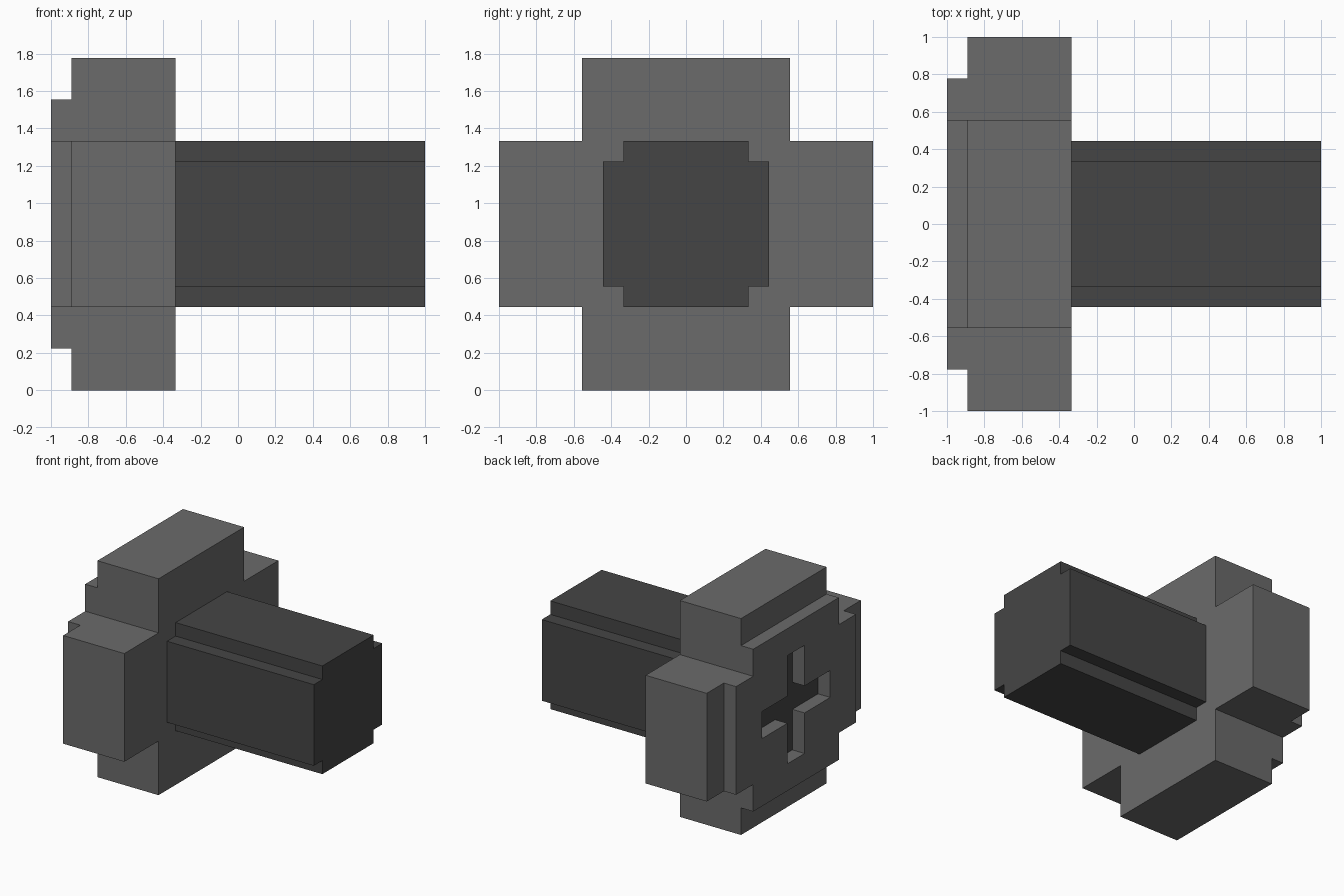
import bpy, bmesh

if "Cube" in bpy.data.objects:
    bpy.data.objects.remove(bpy.data.objects["Cube"])

U = 1 / 9          # block unit
CZ = 8 * U         # height of the bolt axis


def material(name, value):
    m = bpy.data.materials.new(name)
    m.diffuse_color = (value, value, value, 1)
    m.use_nodes = True
    m.node_tree.nodes["Principled BSDF"].inputs["Base Color"].default_value = m.diffuse_color
    return m


light = material("light steel", 0.145)
dark = material("dark steel", 0.06)


def block_solid(name, xs, ys, zs, filled, mats, rule=None):
    """Skin of all filled cells on a grid of cut planes (block units)."""
    cuts = (xs, ys, zs)
    size = [len(c) - 1 for c in cuts]

    def full(i):
        if any(not 0 <= i[a] < size[a] for a in range(3)):
            return False
        return filled(*[(cuts[a][i[a]] + cuts[a][i[a] + 1]) / 2 for a in range(3)])

    bm = bmesh.new()
    for cell in [(i, j, k) for i in range(size[0]) for j in range(size[1]) for k in range(size[2])]:
        if not full(cell):
            continue
        for a in range(3):
            b, c = (a + 1) % 3, (a + 2) % 3
            for step in (0, 1):
                near = list(cell)
                near[a] += 2 * step - 1
                if full(near):
                    continue
                quad = []
                for s, t in ((0, 0), (1, 0), (1, 1), (0, 1)):
                    p = [0, 0, 0]
                    p[a] = cuts[a][cell[a] + step]
                    p[b] = cuts[b][cell[b] + s]
                    p[c] = cuts[c][cell[c] + t]
                    quad.append(bm.verts.new((p[0] * U, p[1] * U, p[2] * U + CZ)))
                face = bm.faces.new(quad if step else quad[::-1])
                if rule:
                    face.material_index = rule(a, step, [p / U for p in face.calc_center_median()])
    bmesh.ops.remove_doubles(bm, verts=bm.verts, dist=1e-4)
    me = bpy.data.meshes.new(name)
    bm.to_mesh(me)
    bm.free()
    for m in mats:
        me.materials.append(m)
    ob = bpy.data.objects.new(name, me)
    bpy.context.collection.objects.link(ob)
    return ob


def cross(y, z, a, b, c, d):
    """Inside a plus shape made of two boxes of half sizes a x b and c x d."""
    y, z = abs(y), abs(z)
    return (y < a and z < b) or (y < c and z < d)


def slot(y, z):
    return cross(y, z, 4, 1, 1, 4)


# Bolt head: stepped cross with a raised face and a cross-shaped drive slot
def head(x, y, z):
    if x > -8:
        return cross(y, z, 9, 4, 5, 8)
    return cross(y, z, 7, 4, 5, 6) and not slot(y, z)


# Slot floor is dark
def slot_floor(axis, step, p):
    return int(axis == 0 and step == 0 and p[0] > -8.5 and slot(p[1], p[2] - 8))


block_solid("bolt_head", [-9, -8, -3],
            [-9, -7, -5, -4, -1, 1, 4, 5, 7, 9],
            [-8, -6, -4, -1, 1, 4, 6, 8], head, [light, dark], slot_floor)

# Shaft with notched long edges
block_solid("bolt_shaft", [-3, 9], [-4, -3, 3, 4], [-4, -3, 3, 4],
            lambda x, y, z: cross(y, z, 4, 3, 3, 4), [dark])
